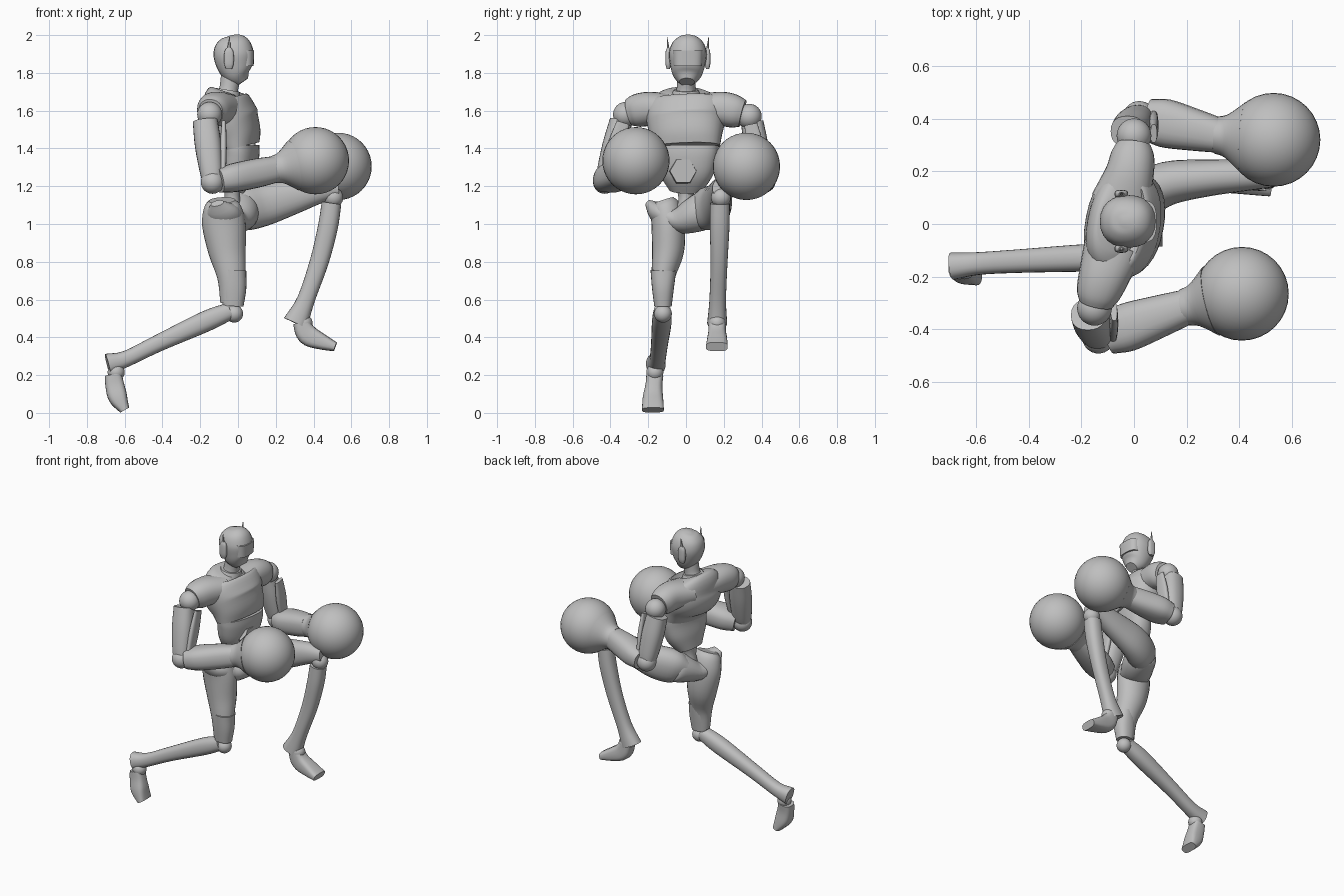
import bpy
import bmesh
from math import cos, sin, tau, radians, copysign
from mathutils import Vector, Matrix

default_cube = bpy.data.objects.get("Cube")
if default_cube:
    bpy.data.objects.remove(default_cube, do_unlink=True)

# One matte grey for the whole figure
grey = bpy.data.materials.new("plain grey")
grey.use_nodes = True
colour = (.52, .52, .52, 1)
grey.diffuse_color = colour
grey.node_tree.nodes["Principled BSDF"].inputs["Base Color"].default_value = colour

ACROSS = Vector((0, 1, 0))          # side to side
FORWARD = Vector((1, 0, 0))
SHOULDER_LINE = Vector((.2, .98, 0))  # upper body is twisted a little


def finish(name, bm):
    """Turn a bmesh into a smooth shaded object with the grey material."""
    bmesh.ops.recalc_face_normals(bm, faces=bm.faces)
    mesh = bpy.data.meshes.new(name)
    bm.to_mesh(mesh)
    bm.free()
    mesh.materials.append(grey)
    obj = bpy.data.objects.new(name, mesh)
    bpy.context.collection.objects.link(obj)
    bpy.ops.object.select_all(action="DESELECT")
    obj.select_set(True)
    bpy.context.view_layer.objects.active = obj
    bpy.ops.object.shade_smooth_by_angle(angle=radians(40))
    return obj


def spline(stations, steps):
    """Catmull-Rom interpolation of whole stations, position and radii alike."""
    pts = [Vector(s) for s in stations]
    pts = [pts[0] * 2 - pts[1]] + pts + [pts[-1] * 2 - pts[-2]]
    out = []
    for a, b, c, d in zip(pts, pts[1:], pts[2:], pts[3:]):
        for i in range(steps):
            t = i / steps
            out.append(b + (c - a) * (t / 2)
                       + (a * 2 - b * 5 + c * 4 - d) * (t * t / 2)
                       + (b * 3 - a - c * 3 + d) * (t ** 3 / 2))
    return out + [pts[-2]]


def loft(name, stations, hint=ACROSS, sides=24, steps=4, power=1):
    """Skin rings (x, y, z, radius along hint, other radius); power < 1 is boxier."""
    rings = spline(stations, steps)
    bm = bmesh.new()
    loops = []
    for i, ring in enumerate(rings):
        centre = Vector(ring[:3])
        ahead, behind = rings[min(i + 1, len(rings) - 1)], rings[max(i - 1, 0)]
        tangent = (Vector(ahead[:3]) - Vector(behind[:3])).normalized()
        u = (hint - tangent * hint.dot(tangent)).normalized()
        v = tangent.cross(u)
        loop = []
        for k in range(sides):
            c, s = cos(tau * k / sides), sin(tau * k / sides)
            c, s = copysign(abs(c) ** power, c), copysign(abs(s) ** power, s)
            loop.append(bm.verts.new(centre + u * c * ring[3] + v * s * ring[4]))
        loops.append(loop)
    for low, high in zip(loops, loops[1:]):
        for k in range(sides):
            n = (k + 1) % sides
            bm.faces.new((low[k], low[n], high[n], high[k]))
    bm.faces.new(loops[0])
    bm.faces.new(loops[-1])
    return finish(name, bm)


def ball(name, centre, radius):
    bm = bmesh.new()
    bmesh.ops.create_uvsphere(bm, u_segments=32, v_segments=20, radius=radius,
                              matrix=Matrix.Translation(centre))
    return finish(name, bm)


# Head, visor and neck
loft("head", [(.025, .005, 1.752, .04, .035), (0, .006, 1.79, .076, .073),
              (-.015, .008, 1.84, .092, .096), (-.023, .01, 1.9, .1, .107),
              (-.025, .01, 1.955, .085, .092), (-.028, .01, 1.988, .052, .06),
              (-.03, .01, 2, .012, .015)], power=.9)
loft("visor", [(.03, .01, 1.838, .076, .053), (.033, .01, 1.92, .08, .053)], power=.7)
loft("neck", [(-.06, 0, 1.66, .07, .07), (-.05, 0, 1.71, .05, .05),
              (-.035, .005, 1.79, .05, .055)])

# Ear pieces with a thin upright fin
for side, word in ((1, "left"), (-1, "right")):
    y = .01 + side * .104
    loft(word + "_ear", [(-.048, y, 1.82, .008, .016), (-.048, y, 1.85, .015, .025),
                         (-.048, y, 1.91, .014, .024), (-.048, y, 1.935, .006, .01)],
         power=.7)
    loft(word + "_ear_fin", [(-.048, y, 1.92, .008, .01),
                             (-.045, y + side * .006, 1.99, .001, .002)], steps=1, sides=8)

# Chest shell, collar, abdomen and spine
loft("chest", [(.015, 0, 1.41, .182, .094), (-.003, 0, 1.48, .195, .122),
               (-.037, 0, 1.55, .21, .147), (-.057, 0, 1.62, .215, .13),
               (-.073, 0, 1.67, .18, .104), (-.065, 0, 1.7, .1, .076)],
     SHOULDER_LINE, sides=32, power=.9)
loft("collar", [(-.06, 0, 1.68, .08, .075), (-.055, 0, 1.71, .065, .065)])
loft("abdomen", [(.015, 0, 1.415, .176, .09), (.015, 0, 1.36, .17, .09),
                 (0, 0, 1.27, .147, .085), (-.03, 0, 1.18, .09, .058)],
     SHOULDER_LINE, sides=32, power=.85)
loft("spine", [(-.03, 0, 1.22, .06, .05), (-.03, 0, 1.13, .04, .04),
               (-.03, 0, 1.04, .07, .06)])
loft("belt_buckle", [(.05, -.015, 1.28, .076, .076), (.108, -.015, 1.28, .07, .07)],
     sides=6, steps=1)

# Short sleeves capping the shoulders
loft("right_sleeve", [(-.075, -.08, 1.61, .115, .08), (-.112, -.19, 1.61, .098, .09),
                      (-.135, -.26, 1.6, .085, .087), (-.145, -.3, 1.59, .066, .072)],
     FORWARD, power=.9)
loft("left_sleeve", [(-.05, .08, 1.61, .115, .08), (-.017, .19, 1.61, .093, .09),
                     (-.005, .26, 1.595, .083, .087), (0, .3, 1.585, .066, .072)],
     FORWARD, power=.9)

# Arms: shoulder joint, upper arm, inner plate, elbow joint, forearm, cuff, round glove
arms = {
    "right": dict(shoulder=(-.15, -.32, 1.58), elbow=(-.135, -.43, 1.222),
                  wrist=(.2, -.315, 1.29), glove=(.41, -.265, 1.335)),
    "left": dict(shoulder=(0, .335, 1.57), elbow=(.02, .405, 1.222),
                 wrist=(.32, .337, 1.28), glove=(.53, .32, 1.305)),
}
for word, joints in arms.items():
    shoulder, elbow, wrist, glove = (Vector(p) for p in joints.values())

    def along(a, b, t, ru, rv):
        return (*a.lerp(b, t), ru, rv)

    ball(word + "_shoulder_joint", shoulder, .066)
    outer = shoulder + Vector((-.028, -.015 if word == "right" else .01, 0))
    loft(word + "_upper_arm", [along(outer, elbow, .1, .06, .066),
                               along(outer, elbow, .45, .064, .07),
                               along(outer, elbow, .8, .058, .062),
                               along(outer, elbow, 1, .048, .052)], power=.85)
    inner = shoulder + Vector((.075, 0, 0))
    crook = elbow + Vector((.055, 0, 0))
    loft(word + "_inner_arm_plate", [along(inner, crook, .12, .035, .012),
                                     along(inner, crook, .5, .045, .018),
                                     along(inner, crook, .95, .035, .014)], power=.7)
    ball(word + "_elbow_joint", elbow, .062)
    loft(word + "_forearm", [along(elbow, wrist, .1, .078, .064),
                             along(elbow, wrist, .33, .092, .076),
                             along(elbow, wrist, .7, .08, .077),
                             along(elbow, wrist, 1, .067, .07)], power=.8)
    loft(word + "_glove_cuff", [along(wrist, glove, -.05, .07, .073),
                                along(wrist, glove, .15, .083, .085),
                                along(wrist, glove, .45, .135, .135)])
    ball(word + "_glove", glove, .178)

# Hips
loft("pelvis", [(-.11, -.2, 1.11, .035, .02), (-.085, -.14, 1.06, .09, .06),
                (-.045, -.04, 1.02, .1, .07), (0, .05, 1.05, .105, .095),
                (.02, .11, 1.08, .09, .095), (.03, .15, 1.09, .04, .05)], FORWARD)

# Trailing right leg
loft("right_thigh", [(-.085, -.12, 1.125, .055, .07), (-.083, -.11, 1.09, .08, .098),
                     (-.075, -.095, 1, .088, .115),
                     (-.058, -.095, .86, .085, .1), (-.035, -.12, .72, .062, .075),
                     (-.035, -.122, .58, .045, .058)])
loft("right_knee_guard", [(-.018, -.12, .755, .068, .062), (-.022, -.122, .66, .058, .066),
                          (-.026, -.122, .565, .046, .055)], power=.85)
ball("right_knee_joint", (-.02, -.122, .525), .047)
loft("right_shin", [(-.04, -.125, .54, .045, .045), (-.17, -.128, .485, .052, .055),
                    (-.42, -.14, .37, .045, .045), (-.59, -.15, .287, .043, .043),
                    (-.69, -.16, .258, .052, .056)], power=.85)
ball("right_ankle_joint", (-.645, -.165, .215), .045)
loft("right_foot", [(-.66, -.165, .2, .045, .045), (-.652, -.17, .145, .045, .05),
                    (-.635, -.175, .08, .054, .05), (-.6, -.175, .015, .058, .027)],
     power=.65)

# Raised left leg
loft("left_thigh", [(-.05, .07, 1.05, .05, .07), (.02, .105, 1.075, .085, .112),
                    (.13, .155, 1.1, .083, .112), (.28, .175, 1.14, .07, .093),
                    (.42, .185, 1.175, .06, .07), (.53, .19, 1.19, .05, .05)], power=.9)
ball("left_knee_joint", (.505, .185, 1.14), .052)
loft("left_shin", [(.495, .18, 1.11, .052, .052), (.475, .178, .98, .052, .053),
                   (.43, .175, .8, .045, .05), (.36, .168, .6, .044, .047),
                   (.305, .165, .475, .053, .067)], power=.85)
ball("left_ankle_joint", (.35, .165, .475), .045)
loft("left_foot", [(.33, .165, .485, .045, .042), (.367, .165, .415, .048, .055),
                   (.44, .165, .378, .054, .043), (.515, .163, .35, .058, .025)],
     power=.65)
